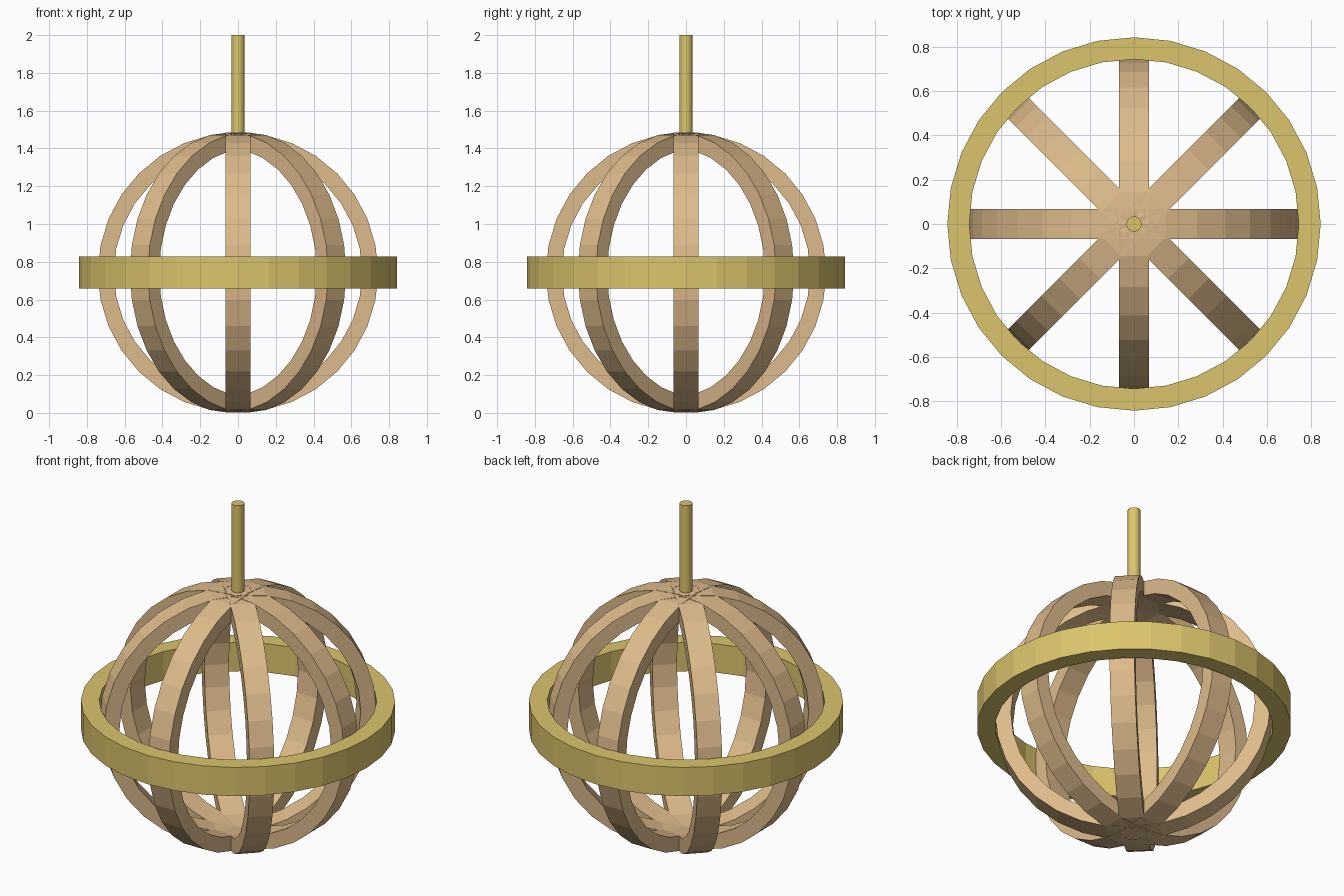
import bpy, bmesh
from math import radians, cos, sin, tau

if "Cube" in bpy.data.objects:
    bpy.data.objects.remove(bpy.data.objects["Cube"])


def material(name, rgb):
    m = bpy.data.materials.new(name)
    m.diffuse_color = (*rgb, 1)
    m.use_nodes = True
    m.node_tree.nodes["Principled BSDF"].inputs["Base Color"].default_value = m.diffuse_color
    return m


WOOD = material("tan_wood", (0.73, 0.50, 0.26))
BRASS = material("pale_brass", (0.71, 0.56, 0.15))
CENTRE = 0.743


def band(name, outer, inner, width, mat, rotation=(0, 0, 0), sides=32):
    """Flat-faced hoop of rectangular section around its local z axis."""
    bm = bmesh.new()
    h = width / 2
    section = [(outer, -h), (outer, h), (inner, h), (inner, -h)]
    loops = []
    for i in range(sides):
        a = tau * i / sides
        loops.append([bm.verts.new((r * cos(a), r * sin(a), z)) for r, z in section])
    for i in range(sides):
        p, q = loops[i], loops[(i + 1) % sides]
        for k in range(4):
            n = (k + 1) % 4
            bm.faces.new((p[k], q[k], q[n], p[n]))
    bmesh.ops.recalc_face_normals(bm, faces=bm.faces)
    me = bpy.data.meshes.new(name)
    bm.to_mesh(me)
    bm.free()
    me.materials.append(mat)
    ob = bpy.data.objects.new(name, me)
    ob.location.z = CENTRE
    ob.rotation_euler = rotation
    bpy.context.collection.objects.link(ob)
    return ob


# Four upright hoops forming the globe cage
for i in range(4):
    band(f"cage_hoop_{i + 1}", 0.742, 0.657, 0.134, WOOD,
         (radians(90), 0, radians(45 * i)))

# Horizontal hoop around the middle
band("equator_hoop", 0.843, 0.744, 0.17, BRASS)

# Hanging rod
bottom, top = 1.47, 2.0
bpy.ops.mesh.primitive_cylinder_add(vertices=32, radius=0.034, depth=top - bottom,
                                    location=(0, 0, (top + bottom) / 2))
rod = bpy.context.object
rod.name = "hanging_rod"
rod.data.materials.append(BRASS)
